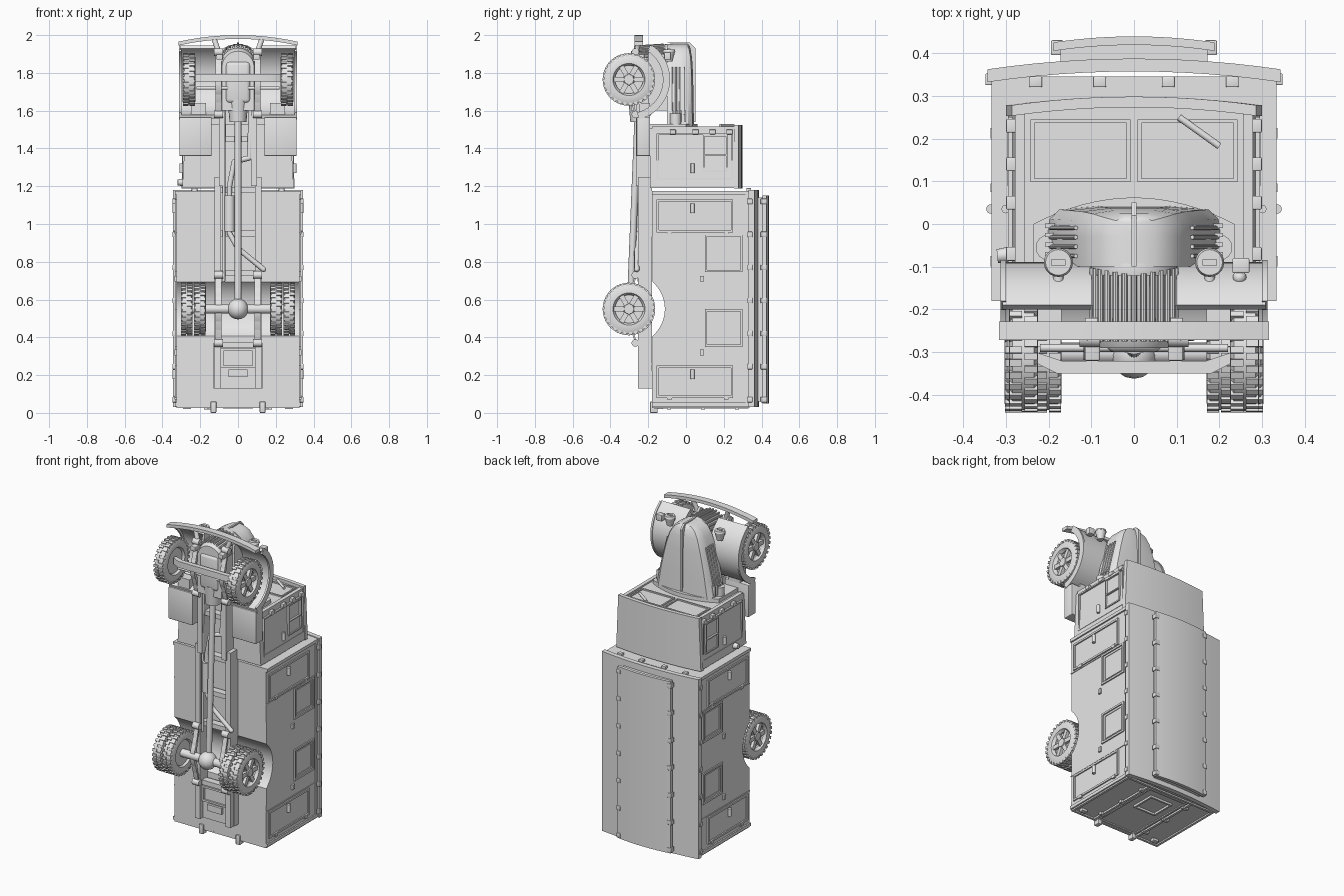
import bpy, bmesh, math
from mathutils import Matrix, Vector

if "Cube" in bpy.data.objects:
    bpy.data.objects.remove(bpy.data.objects["Cube"])

grey = bpy.data.materials.new("plain grey")
grey.use_nodes = True
grey.diffuse_color = (0.8, 0.8, 0.8, 1)
grey.node_tree.nodes["Principled BSDF"].inputs["Base Color"].default_value = (0.8, 0.8, 0.8, 1)
SIDES = (("left", 1), ("right", -1))
made = []


def finish(name, bm):
    bmesh.ops.recalc_face_normals(bm, faces=bm.faces)
    me = bpy.data.meshes.new(name)
    bm.to_mesh(me)
    bm.free()
    me.materials.append(grey)
    ob = bpy.data.objects.new(name, me)
    bpy.context.collection.objects.link(ob)
    made.append(ob)
    return ob


def add_box(bm, x, y, z, turn=None):
    size = Matrix.Diagonal((abs(x[1] - x[0]), abs(y[1] - y[0]), abs(z[1] - z[0]), 1))
    mid = Matrix.Translation((sum(x) / 2, sum(y) / 2, sum(z) / 2))
    bmesh.ops.create_cube(bm, size=1, matrix=(turn or Matrix()) @ mid @ size)


def box(name, x, y, z, bevel=0):
    bm = bmesh.new()
    add_box(bm, x, y, z)
    if bevel:
        bmesh.ops.bevel(bm, geom=bm.edges[:], offset=bevel, segments=3, profile=0.5, affect='EDGES')
    return finish(name, bm)


def loft(name, rings, cap=True):
    bm = bmesh.new()
    rows = [[bm.verts.new(p) for p in ring] for ring in rings]
    n = len(rows[0])
    for a, b in zip(rows, rows[1:]):
        for i in range(n):
            bm.faces.new((a[i], a[(i + 1) % n], b[(i + 1) % n], b[i]))
    if cap:
        bm.faces.new(rows[0])
        bm.faces.new(rows[-1])
    return finish(name, bm)


def prism_x(name, pts, x):
    return loft(name, [[(v, y, z) for y, z in pts] for v in x])


def prism_z(name, pts, z):
    return loft(name, [[(x, y, v) for x, y in pts] for v in z])


def rod(name, a, b, r, r2=None, n=16):
    a, b = Vector(a), Vector(b)
    bm = bmesh.new()
    turn = (b - a).to_track_quat('Z', 'Y').to_matrix().to_4x4()
    bmesh.ops.create_cone(bm, cap_ends=True, segments=n, radius1=r, radius2=r if r2 is None else r2,
                          depth=(b - a).length, matrix=Matrix.Translation((a + b) / 2) @ turn)
    return finish(name, bm)


def ball(name, c, r):
    bm = bmesh.new()
    bmesh.ops.create_uvsphere(bm, u_segments=16, v_segments=10, radius=r, matrix=Matrix.Translation(c))
    return finish(name, bm)


def pipe(name, pts, r):
    for i, (a, b) in enumerate(zip(pts, pts[1:])):
        rod(f"{name}_{i}", a, b, r, n=12)
        ball(f"{name}_joint_{i}", b, r)


def arch(hw, low, high, n=12):
    xs = [hw * (1 - 2 * i / n) for i in range(n + 1)]
    return [(x, low + (high - low) * (1 - (x / hw) ** 2)) for x in xs]


def slab(hw, low, high, thick):
    return arch(hw, low, high) + arch(hw, low - thick, high - thick)[::-1]


def arc(c, r, a0, a1, n=20):
    angles = [math.radians(a0 + (a1 - a0) * i / n) for i in range(n + 1)]
    return [(c[0] + r * math.cos(a), c[1] + r * math.sin(a)) for a in angles]


def frame(name, u, v, t, build, w=0.012):
    # rectangular trim: build places a (u, v) rectangle in space
    bm = bmesh.new()
    for p, q in ((u, (v[0], v[0] + w)), (u, (v[1] - w, v[1])),
                 ((u[0], u[0] + w), v), ((u[1] - w, u[1]), v)):
        add_box(bm, *build(p, q, t))
    return finish(name, bm)


# wheels: tyre, lugs, rim and spokes, turning about x
def wheel(name, x0, x1, z, s):
    c = Vector((s * (x0 + x1) / 2, -0.302, z))
    h = (x1 - x0) / 2
    prof = [(-h, .085), (-h, .118), (-h * .75, .133), (h * .75, .133), (h, .118), (h, .085),
            (h * .7, .08), (h * .45, .074), (-h * .45, .074), (-h * .7, .08)]
    n = 40
    rings = [[c + Vector((d, r * math.cos(k * math.tau / n), r * math.sin(k * math.tau / n)))
              for d, r in prof] for k in range(n + 1)]
    loft(name + "_tyre", rings, cap=False)
    bm = bmesh.new()
    for k in range(28):
        for e in (-1, 1):
            turn = Matrix.Translation(c) @ Matrix.Rotation((k + e / 4) * math.tau / 28, 4, 'X')
            add_box(bm, (e * h * .08, e * h * .96), (.122, .139), (-.008, .008), turn)
    finish(name + "_lugs", bm)
    bm = bmesh.new()
    for k in range(6):
        turn = Matrix.Translation(c) @ Matrix.Rotation(k * math.tau / 6, 4, 'X')
        add_box(bm, (-h * .1 * s, h * .72 * s), (.02, .08), (-.013, .013), turn)
    finish(name + "_spokes", bm)
    rod(name + "_disc", c - Vector((h * .6 * s, 0, 0)), c + Vector((h * .15 * s, 0, 0)), .08, n=32)
    rod(name + "_hub", c, c + Vector((h * .9 * s, 0, 0)), .034, .026)


# cargo body with rear wheel arches
WY, RZ, FZ = -0.302, 0.55, 1.765
cut = [p for p in arc((WY, RZ), 0.19, -49, 49)]
prism_x("cargo_body", [(-.18, .035)] + cut + [(-.18, 1.175), (.345, 1.175), (.345, .035)], (-.325, .325))
prism_z("body_roof", slab(.343, .362, .387, .03), (.03, 1.18))
prism_z("raised_roof_base", slab(.172, .415, .42, .05), (.06, 1.14))
prism_z("raised_roof_lid", slab(.188, .425, .439, .02), (.05, 1.15))
side = lambda s, x: (lambda p, q, t: ((s * x, s * (x + t)), p, q))
for tag, s in SIDES:
    place = side(s, .324)
    for nm, z in (("rear", (.08, .25)), ("front", (.955, 1.13))):
        frame(f"{nm}_locker_{tag}", (-.155, .25), z, .009, place)
        rod(f"{nm}_locker_handle_{tag}", (s * .335, .035, sum(z) / 2 + .015),
            (s * .335, .035, sum(z) / 2 + .065), .011)
        for y in (-.1, .2):
            box(f"{nm}_locker_hinge_{tag}", (s * .32, s * .336), (y, y + .025), (z[0] - .008, z[0] + .012))
    for nm, z in (("rear", (.35, .55)), ("front", (.745, .945))):
        frame(f"{nm}_window_trim_{tag}", (.1, .3), z, .009, place)
        frame(f"{nm}_window_inner_{tag}", (.122, .278), (z[0] + .022, z[1] - .022), .005, place, .006)
    for z in (.32, .71):
        box(f"side_latch_{tag}", (s * .32, s * .336), (.075, .095), (z - .015, z + .015))
    for nm, z in (("rear", (.035, .055)), ("front", (1.155, 1.175))):
        box(f"body_{nm}_edge_{tag}", (s * .3, s * .334), (-.18, .335), z)
    box(f"body_seam_rear_{tag}", (s * .32, s * .329), (-.18, .335), (.255, .261))
    box(f"body_seam_front_{tag}", (s * .32, s * .329), (-.18, .335), (.943, .949))
    box(f"body_rail_{tag}", (s * .32, s * .331), (.315, .335), (.035, 1.175))
    for i in range(7):
        z = .07 + i * .175
        box(f"roof_clip_{tag}", (s * .32, s * .348), (.325, .352), (z - .014, z + .014), .003)
        box(f"lid_clip_{tag}", (s * .165, s * .194), (.395, .43), (z - .014, z + .014), .003)
    # rear steps and tail details
    box(f"rear_step_{tag}", (s * .115, s * .145), (-.19, -.15), (0, .06), .004)
    box(f"rear_door_post_{tag}", (s * .15, s * .165), (-.17, .33), (.024, .04))
    box(f"tail_lamp_{tag}", (s * .25, s * .29), (-.15, -.12), (.02, .04), .004)
    for y in (-.1, .08, .26):
        box(f"rear_hinge_{tag}", (s * .14, s * .18), (y, y + .02), (.018, .04))
rear = lambda p, q, t: (p, q, (.036, .036 - t))
frame("rear_door", (-.14, .14), (-.16, .31), .008, rear)
frame("rear_window", (-.08, .08), (.09, .25), .014, rear)
frame("rear_edge", (-.325, .325), (-.18, .335), .01, rear, .015)
for x in (-.23, -.08, .08, .23):
    box("front_body_bracket", (x - .015, x + .015), (.32, .345), (1.17, 1.19), .003)

# cab
cab = lambda hw: [(hw, -.19)] + arch(hw, .265, .285) + [(-hw, -.19)]
loft("cab", [[(x, y, z) for x, y in cab(hw)] for hw, z in ((.295, 1.19), (.278, 1.505))])
rings = [[(x, y, z) for x, y in slab(hw, .278, .298, .025)] for hw, z in ((.3, 1.188), (.286, 1.525))]
loft("cab_roof", rings)
front = lambda p, q, t: (p, q, (1.503, 1.503 + t))
for tag, s in SIDES:
    frame(f"windshield_{tag}", tuple(sorted((s * .008, s * .242))), (.098, .245), .01, front, .009)
    place = side(s, .284)
    frame(f"cab_door_{tag}", (-.155, .25), (1.235, 1.48), .011, place, .009)
    frame(f"door_window_{tag}", (.09, .22), (1.275, 1.47), .013, place, .008)
    box(f"window_bar_{tag}", (s * .28, s * .297), (.09, .22), (1.36, 1.367))
    rod(f"door_handle_{tag}", (s * .3, .035, 1.27), (s * .3, .035, 1.32), .01)
    for y in (-.07, .05, .14, .23):
        box(f"door_hinge_{tag}", (s * .27, s * .299), (y - .016, y + .016), (1.475, 1.5), .003)
    box(f"cab_front_post_{tag}", (s * .255, s * .279), (-.18, .265), (1.49, 1.515))
rod("wiper", (.105, .25, 1.522), (.2, .182, 1.522), .008)
rod("fuel_filler", (-.27, -.07, 1.22), (-.32, -.075, 1.22), .022, .016)
prism_z("cowl", [(.235, -.19)] + arch(.235, .0, .062, 16) + [(-.235, -.19)], (1.5, 1.53))

# tapered hood and nose
hood = []
for z, hw, top in ((1.52, .205, .042), (1.66, .178, .04), (1.8, .143, .037), (1.88, .115, .032),
                   (1.925, .085, .024), (1.945, .05, .016), (1.952, .012, .01)):
    sec = [(hw, -.1), (hw, -.03), (hw * .97, top - .03), (hw * .85, top - .008), (hw * .4, top)]
    hood.append([(x, y, z) for x, y in sec + [(-x, y) for x, y in sec[::-1]]])
loft("hood", hood)
prism_x("hood_spine", [(-.1, 1.96), (.02, 1.96), (.05, 1.93), (.05, 1.54), (.03, 1.54), (.0, 1.94)], (-.006, .006))
for tag, s in SIDES:
    for i in range(4):
        y = -.075 + i * .022
        prism_z(f"hood_louvre_{tag}", [(s * .12, y), (s * .208, y), (s * .208, y + .01), (s * .12, y + .01)], (1.54, 1.6))
        rod(f"hood_side_rib_{tag}", (s * .196, y, 1.58), (s * .136, y, 1.83), .005, n=8)
    rod(f"air_canister_{tag}", (s * .2, -.055, 1.53), (s * .2, -.055, 1.585), .03)

# rounded grille with vertical bars
half = [(.1 * math.cos(math.pi * i / 14), .1 * math.sin(math.pi * i / 14)) for i in range(15)]
shell = lambda y, k, f: [(x * k, y, f + d * k) for x, d in half] + [(-.1 * k, y, 1.6), (.1 * k, y, 1.6)]
loft("grille_shell", [shell(-.29, .85, 1.83), shell(-.26, .93, 1.84), shell(-.09, .93, 1.848)])
for x, d in half[1:-1]:
    rod("grille_bar", (x, -.275, 1.838 + d), (x, -.1 - .02 * (1 - abs(x) * 9), 1.848 + d), .007, n=8)
loft("grille_crown", [shell(-.12, 1, 1.85), shell(-.095, 1.02, 1.852), shell(-.06, .95, 1.845)])

# front fenders, running boards, lamps
for tag, s in SIDES:
    outer, inner = arc((WY, FZ), .213, 58, -76), arc((WY, FZ), .193, 58, -76)
    prism_x(f"front_fender_{tag}", outer + inner[::-1], (s * .1, s * .308))
    lip = arc((WY, FZ), .218, 56, -76) + arc((WY, FZ), .18, 56, -76)[::-1]
    prism_x(f"fender_lip_{tag}", lip, (s * .3, s * .312))
    prism_x(f"inner_fender_{tag}", outer + [(-.2, 1.56), (-.2, 1.9)], (s * .1, s * .115))
    box(f"running_board_{tag}", (s * .14, s * .31), (-.262, -.19), (1.36, 1.565), .004)
    box(f"board_bracket_{tag}", (s * .17, s * .25), (-.25, -.19), (1.56, 1.64))
    rod(f"headlight_{tag}", (s * .177, -.09, 1.86), (s * .177, -.09, 1.915), .018, .033, 20)
    rod(f"headlight_rim_{tag}", (s * .177, -.09, 1.912), (s * .177, -.09, 1.924), .034, .03, 20)
    box(f"headlight_glass_{tag}", (s * .16, s * .194), (-.097, -.083), (1.92, 1.928))
    rod(f"headlight_stem_{tag}", (s * .177, -.14, 1.885), (s * .177, -.1, 1.885), .012)
    # bumper arms, rails, springs
    rod(f"bumper_arm_{tag}", (s * .085, -.27, 1.86), (s * .125, -.25, 1.975), .014)
    box(f"bumper_bracket_{tag}", (s * .08, s * .115), (-.32, -.22), (1.87, 1.9), .004)
    box(f"chassis_rail_{tag}", (s * .09, s * .125), (-.255, -.18), (.13, 1.25))
    box(f"front_rail_{tag}", (s * .07, s * .1), (-.265, -.19), (1.2, 1.88))
    for nm, z, w in (("rear", RZ, .18), ("front", FZ - .02, .165)):
        for i in range(3):
            k = w * (1 - i * .25)
            leaf = [(-.27 - .03 * (1 - (v / 4) ** 2) - i * .009, z + k * v / 4) for v in range(-4, 5)]
            prism_x(f"{nm}_leaf_spring_{tag}", leaf + [(y + .01, v) for y, v in leaf[::-1]], (s * .088, s * .118))
        for e in (-1, 1):
            rod(f"{nm}_spring_shackle_{tag}", (s * .08, -.268, z + e * w), (s * .127, -.268, z + e * w), .02)
    wheel(f"front_wheel_{tag}", .225, .293, FZ, s)
    wheel(f"rear_outer_wheel_{tag}", .24, .303, RZ, s)
    wheel(f"rear_inner_wheel_{tag}", .17, .233, RZ, s)
box("indicator_lamp", (.23, .27), (-.115, -.08), (1.87, 1.91), .004)
ball("indicator_bulb", (.247, -.125, 1.885), .016)

# bumper swept back toward its ends
sweep = [(x, 1.965 + .035 * (1 - (x / .316) ** 2)) for x, _ in arch(.316, 0, 0)]
bar = sweep + [(x, z - .02) for x, z in sweep[::-1]]
loft("bumper", [[(x, y, z) for x, z in bar] for y in (-.272, -.228)])

# axles and drivetrain
rod("rear_axle", (-.24, WY, RZ), (.24, WY, RZ), .025)
ball("differential", (0, WY - .005, RZ), .055)
prism_z("front_axle", [(-.23, -.3), (-.23, -.325), (-.18, -.35), (.18, -.35), (.23, -.325), (.23, -.3),
                       (.17, -.32), (-.17, -.32)], (1.755, 1.795))
rod("drive_shaft", (0, -.295, .58), (0, -.255, 1.56), .018)
rod("gearbox", (0, -.25, 1.54), (0, -.25, 1.66), .045, .055)
box("engine_sump", (-.065, .065), (-.3, -.15), (1.64, 1.86), .02)
rod("steering_rod", (-.22, -.29, 1.72), (.22, -.29, 1.72), .009)
pipe("exhaust", [(.075, -.24, 1.7), (.06, -.25, 1.35), (-.02, -.25, 1.33), (-.045, -.25, 1.2),
                 (-.045, -.25, .95), (.0, -.26, .87), (.135, -.26, .76)], .014)
rod("muffler", (-.045, -.25, .96), (-.045, -.25, 1.15), .028)
pipe("brake_line", [(-.07, -.25, 1.68), (-.075, -.25, 1.3), (-.075, -.25, .7)], .008)
for z in (.36, .74, .95, 1.18, 1.45):
    box("cross_member", (-.1, .1), (-.235, -.19), (z - .015, z + .015))
box("tow_plate", (-.13, .13), (-.225, -.18), (.13, .37))
under = lambda p, q, t: (p, (-.224, -.224 - t), q)
frame("tow_frame", (-.09, .09), (.24, .34), .012, under)
prism_z("tow_hook", [(-.05, -.24), (.05, -.24), (.05, -.2), (-.05, -.2)], (.19, .23))

for ob in made:
    ob.select_set(True)
bpy.context.view_layer.objects.active = made[0]
bpy.ops.object.shade_smooth_by_angle(angle=math.radians(35))
